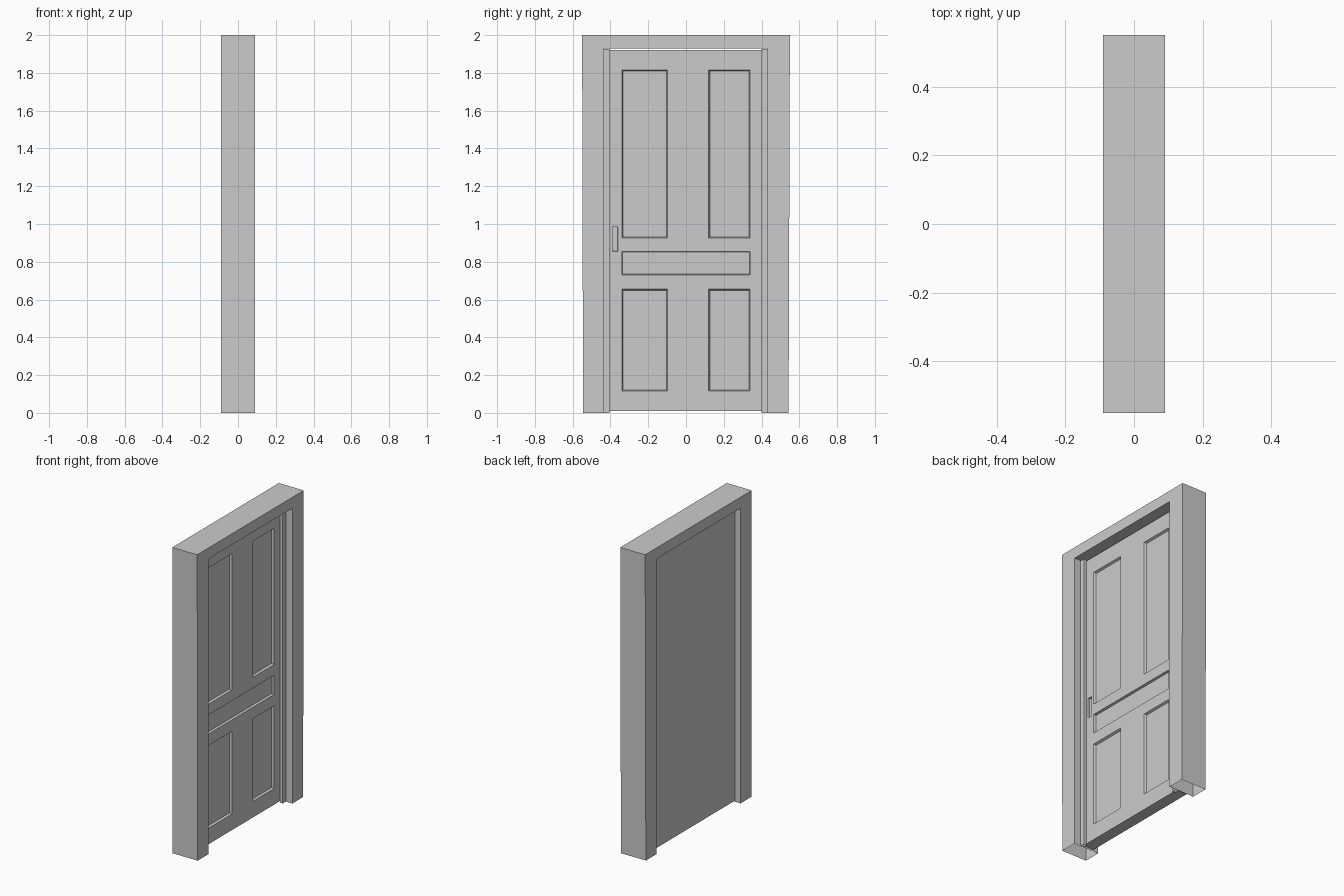
import bpy, bmesh
from mathutils import Vector

if "Cube" in bpy.data.objects:
    bpy.data.objects.remove(bpy.data.objects["Cube"])


def make_object(name, bm):
    bmesh.ops.recalc_face_normals(bm, faces=bm.faces[:])
    me = bpy.data.meshes.new(name)
    bm.to_mesh(me)
    bm.free()
    ob = bpy.data.objects.new(name, me)
    bpy.context.collection.objects.link(ob)
    return ob


def prism(outline, x0, x1):
    """Extrude a (y, z) outline from x0 to x1."""
    bm = bmesh.new()
    face = bm.faces.new([bm.verts.new((x0, y, z)) for y, z in outline])
    res = bmesh.ops.extrude_face_region(bm, geom=[face], use_keep_orig=True)
    verts = [v for v in res["geom"] if isinstance(v, bmesh.types.BMVert)]
    bmesh.ops.translate(bm, verts=verts, vec=(x1 - x0, 0, 0))
    bmesh.ops.recalc_face_normals(bm, faces=bm.faces[:])
    return bm


def open_bottom(bm):
    """Remove the faces resting on the floor."""
    floor = [f for f in bm.faces if all(abs(v.co.z) < 1e-4 for v in f.verts)]
    bmesh.ops.delete(bm, geom=floor, context="FACES_ONLY")


# Door frame: one inverted U, very slightly tapered toward the floor
frame = prism([(-.545, 0), (-.55, 2), (.55, 2), (.543, 0),
               (.432, 0), (.432, 1.928), (-.434, 1.928), (-.41, 0)][:5]
              + [(.432, 1.928), (-.434, 1.928), (-.434, 0)], -.09, .09)
open_bottom(frame)
make_object("door_frame", frame)

# Side stops the door closes against
for name, a, b in (("stop_left", -.434, -.404), ("stop_right", .40, .432)):
    bm = prism([(a, 0), (b, 0), (b, 1.926), (a, 1.926)], .023, .043)
    open_bottom(bm)
    make_object(name, bm)

# Door leaf, cut along the panel edges, then panels pushed in
FRONT, BACK = .023, -.053
door = prism([(-.432, .01), (.43, .01), (.43, 1.92), (-.432, 1.92)], BACK, FRONT)

# panels: y0, y1, z0, z1, wall slope, depth
panels = [
    (-.34, -.097, .925, 1.815, .006, .014),
    (.12, .34, .925, 1.815, .006, .014),
    (-.34, .34, .73, .855, .004, .014),
    (-.34, -.097, .115, .655, .006, .014),
    (.12, .34, .115, .655, .006, .014),
    (-.39, -.36, .855, .985, .002, .010),  # latch recess
]
for axis, cols in ((1, (0, 1)), (2, (2, 3))):
    normal = Vector((0, axis == 1, axis == 2))
    for c in sorted({p[i] for p in panels for i in cols}):
        bmesh.ops.bisect_plane(door, geom=door.verts[:] + door.edges[:] + door.faces[:],
                               plane_co=normal * c, plane_no=normal)

for y0, y1, z0, z1, slope, depth in panels:
    region = []
    for f in door.faces:
        m = f.calc_center_median()
        if abs(m.x - FRONT) < 1e-4 and y0 < m.y < y1 and z0 < m.z < z1:
            region.append(f)
    bmesh.ops.inset_region(door, faces=region, thickness=slope, depth=-depth,
                           use_even_offset=True, use_boundary=True)

# Merge leftover coplanar cuts
bmesh.ops.dissolve_limit(door, angle_limit=.02, verts=door.verts[:], edges=door.edges[:])
make_object("door_leaf", door)
